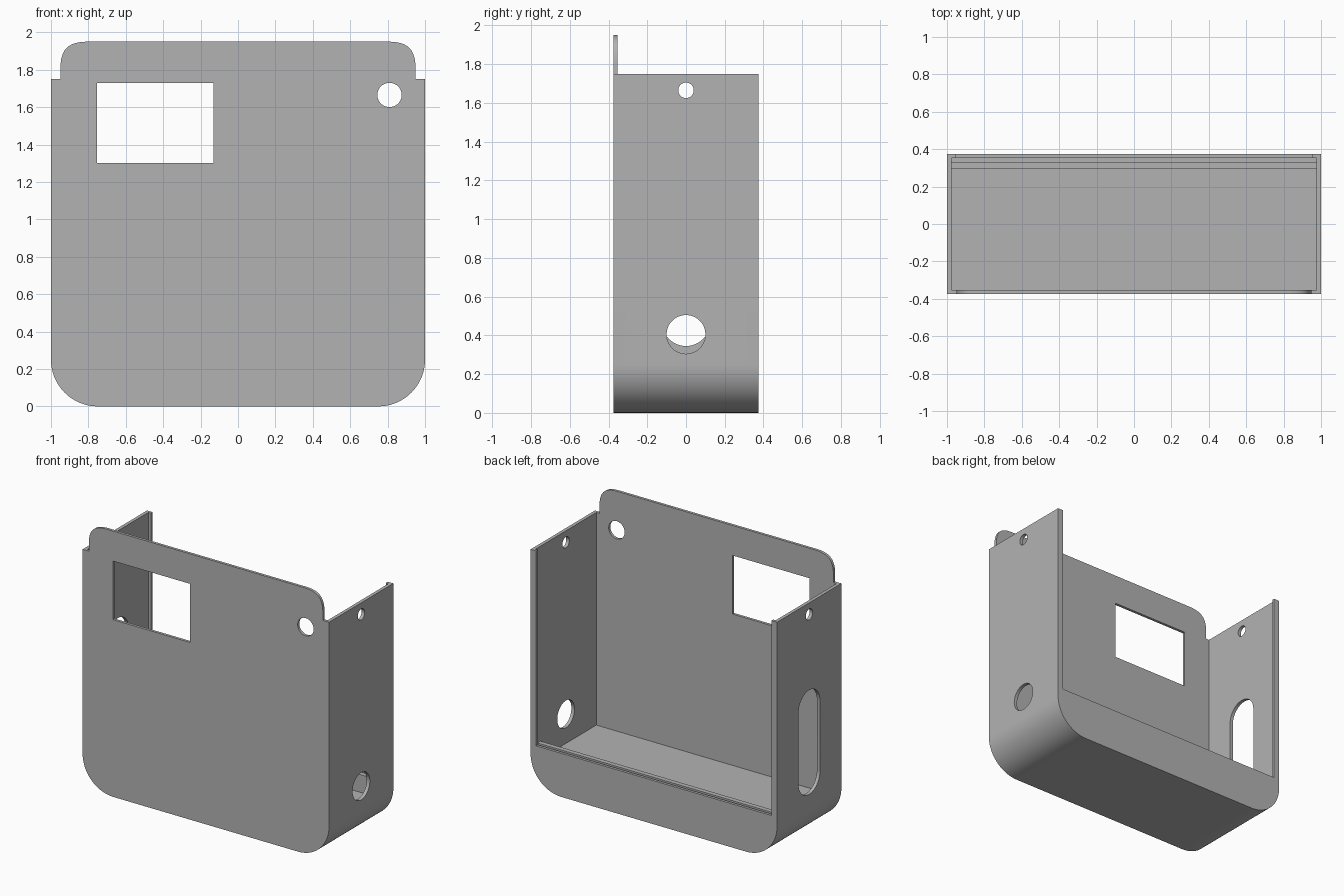
import bpy, bmesh, math
from mathutils import Vector
from mathutils.geometry import interpolate_bezier

if "Cube" in bpy.data.objects:
    bpy.data.objects.remove(bpy.data.objects["Cube"], do_unlink=True)

DEPTH = 0.373       # half depth of the case
FRONT_IN = -0.353   # inner face of the front panel
LIP_IN = 0.353      # inner face of the rear lip
INNER = 0.975       # inner face of the side walls
RIM = 1.75          # top of the side walls

grey = bpy.data.materials.new("plain grey")
grey.use_nodes = True
colour = (0.45, 0.45, 0.45, 1)
grey.diffuse_color = colour
grey.node_tree.nodes["Principled BSDF"].inputs["Base Color"].default_value = colour


def prism(name, points, direction):
    """Extrude a closed outline of 3D points along a direction."""
    bm = bmesh.new()
    face = bm.faces.new([bm.verts.new(p) for p in points])
    moved = bmesh.ops.extrude_face_region(bm, geom=[face])["geom"]
    verts = [v for v in moved if isinstance(v, bmesh.types.BMVert)]
    bmesh.ops.translate(bm, verts=verts, vec=direction)
    bmesh.ops.recalc_face_normals(bm, faces=bm.faces)
    mesh = bpy.data.meshes.new(name)
    bm.to_mesh(mesh)
    bm.free()
    mesh.materials.append(grey)
    obj = bpy.data.objects.new(name, mesh)
    bpy.context.collection.objects.link(obj)
    return obj


def box(name, x0, x1, y0, y1, z0, z1):
    return prism(name, [(x0, y0, z0), (x1, y0, z0), (x1, y0, z1), (x0, y0, z1)], (0, y1 - y0, 0))


def arc(cx, cz, r, start, end, steps):
    angles = [math.radians(start + (end - start) * i / steps) for i in range(steps + 1)]
    return [(cx + r * math.cos(a), cz + r * math.sin(a)) for a in angles]


def side_hole(name, side, low, high, r):
    """Round or slotted hole through one side wall."""
    outline = arc(0, high, r, 0, 180, 24) + arc(0, low, r, 180, 360, 24)
    if low == high:
        outline = arc(0, low, r, 0, 360, 48)[:-1]
    return prism(name, [(side * 0.9, y, z) for y, z in outline], (side * 0.2, 0, 0))


# Case outline: rounded lower corners, stepped sides and a rounded top tab
corner = interpolate_bezier(Vector((0.95, 1.8)), Vector((0.95, 1.91)),
                            Vector((0.91, 1.95)), Vector((0.8, 1.95)), 13)
half = arc(0.75, 0.25, 0.25, -90, 0, 20) + [(1, RIM), (0.95, RIM)] + [tuple(p) for p in corner]
outline = half + [(-x, z) for x, z in reversed(half)]
case = prism("case", [(x, -DEPTH, z) for x, z in outline], (0, 2 * DEPTH, 0))

# Hollow interior, rear opening and the groove for a sliding back cover
cutters = [
    box("tab_trim", -1.2, 1.2, FRONT_IN, 0.5, RIM, 2.2),
    box("cavity", -INNER, INNER, FRONT_IN, 0.295, 0.19, 2.1),
    box("cover_space", -INNER, INNER, 0.25, LIP_IN, 0.32, 2.1),
    box("cover_groove", -INNER, INNER, 0.33, LIP_IN, 0.3, 2.1),
    box("rear_opening", -0.955, 0.955, 0.3, 0.5, 0.32, 2.1),
]

# Front window and round button hole
cutters.append(box("window", -0.755, -0.13, -0.5, -0.3, 1.3, 1.73))
button = arc(0.81, 1.665, 0.065, 0, 360, 40)[:-1]
cutters.append(prism("button_hole", [(x, -0.5, z) for x, z in button], (0, 0.2, 0)))

# Screw holes on both sides, cable hole on the left, long slot on the right
for side in (-1, 1):
    cutters.append(side_hole("screw_hole", side, 1.665, 1.665, 0.04))
cutters.append(side_hole("cable_hole", 1, 0.405, 0.405, 0.1))
cutters.append(side_hole("long_slot", -1, 0.47, 0.985, 0.125))

for cutter in cutters:
    cutter.hide_render = True
    cut = case.modifiers.new(cutter.name, "BOOLEAN")
    cut.operation = "DIFFERENCE"
    cut.solver = "EXACT"
    cut.object = cutter

# Bake the cuts and drop the cutters
graph = bpy.context.evaluated_depsgraph_get()
baked = bpy.data.meshes.new_from_object(case.evaluated_get(graph))
case.modifiers.clear()
case.data = baked
for cutter in cutters:
    bpy.data.objects.remove(cutter, do_unlink=True)

bpy.ops.object.select_all(action="DESELECT")
case.select_set(True)
bpy.context.view_layer.objects.active = case
bpy.ops.object.shade_smooth_by_angle(angle=math.radians(30))
